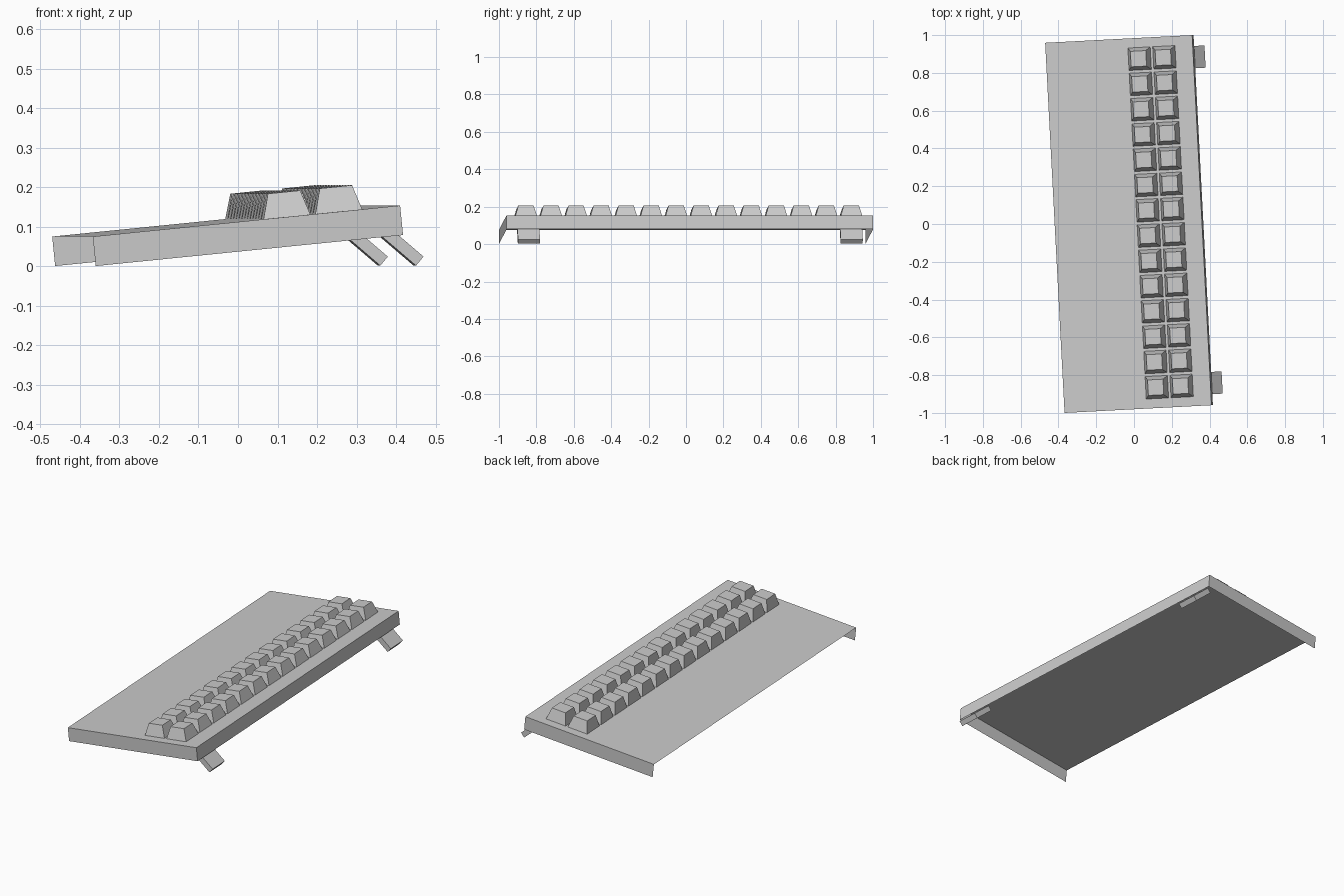
import bpy, bmesh
from math import radians
from mathutils import Matrix, Vector

if "Cube" in bpy.data.objects:
    bpy.data.objects.remove(bpy.data.objects["Cube"])

W, L, H = 0.783, 1.962, 0.075      # case width, length, wall height
YAW = Matrix.Translation((-0.03, 0, 0)) @ Matrix.Rotation(radians(3), 4, 'Z')
TILT = YAW @ Matrix.Translation((0, 0, 0.115)) @ Matrix.Rotation(radians(-5.75), 4, 'Y')


def make(name, bm, matrix):
    bmesh.ops.recalc_face_normals(bm, faces=bm.faces)
    mesh = bpy.data.meshes.new(name)
    bm.to_mesh(mesh)
    bm.free()
    ob = bpy.data.objects.new(name, mesh)
    ob.matrix_world = matrix
    bpy.context.collection.objects.link(ob)
    return ob


def box(size, centre):
    bm = bmesh.new()
    bmesh.ops.create_cube(bm, size=1, matrix=Matrix.Translation(centre) @ Matrix.Diagonal((*size, 1)))
    return bm


# Case: thin shell, open underneath and along the low edge
bm = box((W, L, H), (0, 0, -H / 2))
bm.normal_update()
bmesh.ops.delete(bm, geom=[f for f in bm.faces if f.normal.z < -0.5 or f.normal.x < -0.5],
                 context='FACES')
make("case", bm, TILT)

# Keys: two rows of fourteen tapered caps
for row, x in enumerate((0.106, 0.238)):
    for i in range(14):
        bm = box((0.119, 0.119, 0.063), (0, 0, 0.0315))
        for v in bm.verts:
            if v.co.z > 0.03:
                v.co.x *= 0.69
                v.co.y *= 0.69
        make(f"key_{row + 1}_{i + 1}", bm, TILT @ Matrix.Translation((x, 0.871 - i * 0.134, 0)))

# Feet: slanted tabs under the raised edge, mirrored at both ends
profile = [(0.433, 0.002), (0.452, 0.025), (0.349, 0.113), (0.330, 0.090)]
for side, s in (("near", -1), ("far", 1)):
    bm = bmesh.new()
    face = bm.faces.new([bm.verts.new((x, s * 0.805, z)) for x, z in profile])
    ext = bmesh.ops.extrude_face_region(bm, geom=[face], use_keep_orig=True)
    bmesh.ops.translate(bm, vec=Vector((0, s * 0.118, 0)),
                        verts=[g for g in ext["geom"] if isinstance(g, bmesh.types.BMVert)])
    make(f"foot_{side}", bm, YAW)
